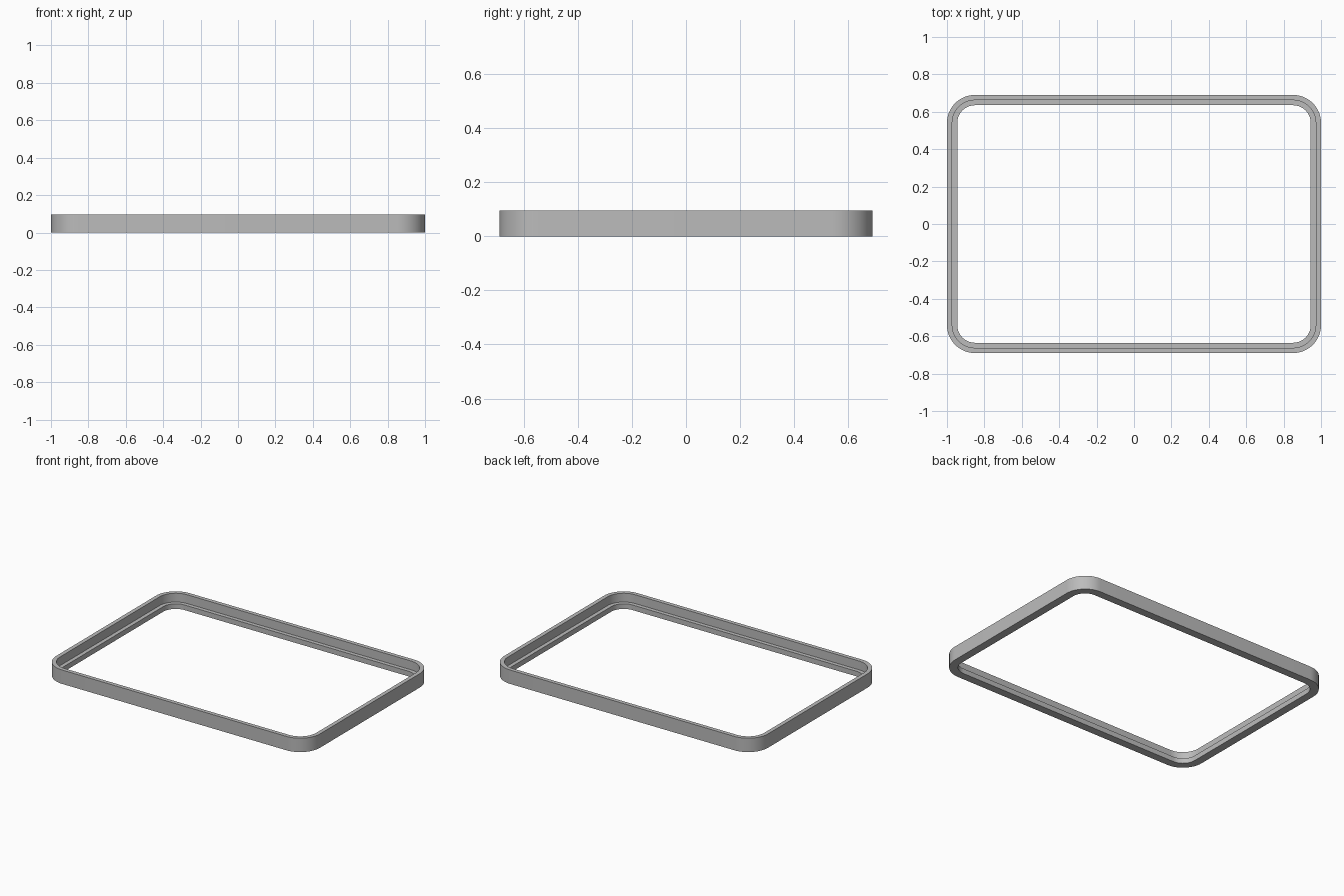
import bpy, bmesh, math

if "Cube" in bpy.data.objects:
    bpy.data.objects.remove(bpy.data.objects["Cube"])

HALF_X, HALF_Y, RADIUS, HEIGHT = 1.0, 0.69, 0.15, 0.095
LIP, LEDGE, LEDGE_Z = 0.028, 0.055, 0.035
STEPS = 16

grey = bpy.data.materials.new("plain grey")
grey.use_nodes = True
colour = (0.5, 0.5, 0.5, 1)
grey.diffuse_color = colour
grey.node_tree.nodes["Principled BSDF"].inputs["Base Color"].default_value = colour


def rounded_outline(inset):
    """Rounded rectangle, inset from the outer edge, anticlockwise."""
    r = RADIUS - inset
    points = []
    for quarter, (sx, sy) in enumerate([(1, 1), (-1, 1), (-1, -1), (1, -1)]):
        for i in range(STEPS + 1):
            a = (quarter + i / STEPS) * math.pi / 2
            points.append((sx * (HALF_X - RADIUS) + r * math.cos(a),
                           sy * (HALF_Y - RADIUS) + r * math.sin(a)))
    return points


# Stepped cross-section (inset, height) swept round the rounded rectangle
section = [(0, 0), (0, HEIGHT), (LIP, HEIGHT), (LIP, LEDGE_Z),
           (LEDGE, LEDGE_Z), (LEDGE, 0)]
bm = bmesh.new()
rings = [[bm.verts.new((x, y, z)) for x, y in rounded_outline(inset)]
         for inset, z in section]
for k, lower in enumerate(rings):
    upper = rings[(k + 1) % len(rings)]
    for i in range(len(lower)):
        j = (i + 1) % len(lower)
        bm.faces.new((lower[i], lower[j], upper[j], upper[i]))
bmesh.ops.recalc_face_normals(bm, faces=bm.faces)

mesh = bpy.data.meshes.new("stepped_frame")
bm.to_mesh(mesh)
bm.free()
mesh.materials.append(grey)
frame = bpy.data.objects.new("stepped_frame", mesh)
bpy.context.collection.objects.link(frame)

# Smooth corners, crisp rim and ledge
bpy.ops.object.select_all(action="DESELECT")
frame.select_set(True)
bpy.context.view_layer.objects.active = frame
bpy.ops.object.shade_smooth_by_angle(angle=math.radians(30))
